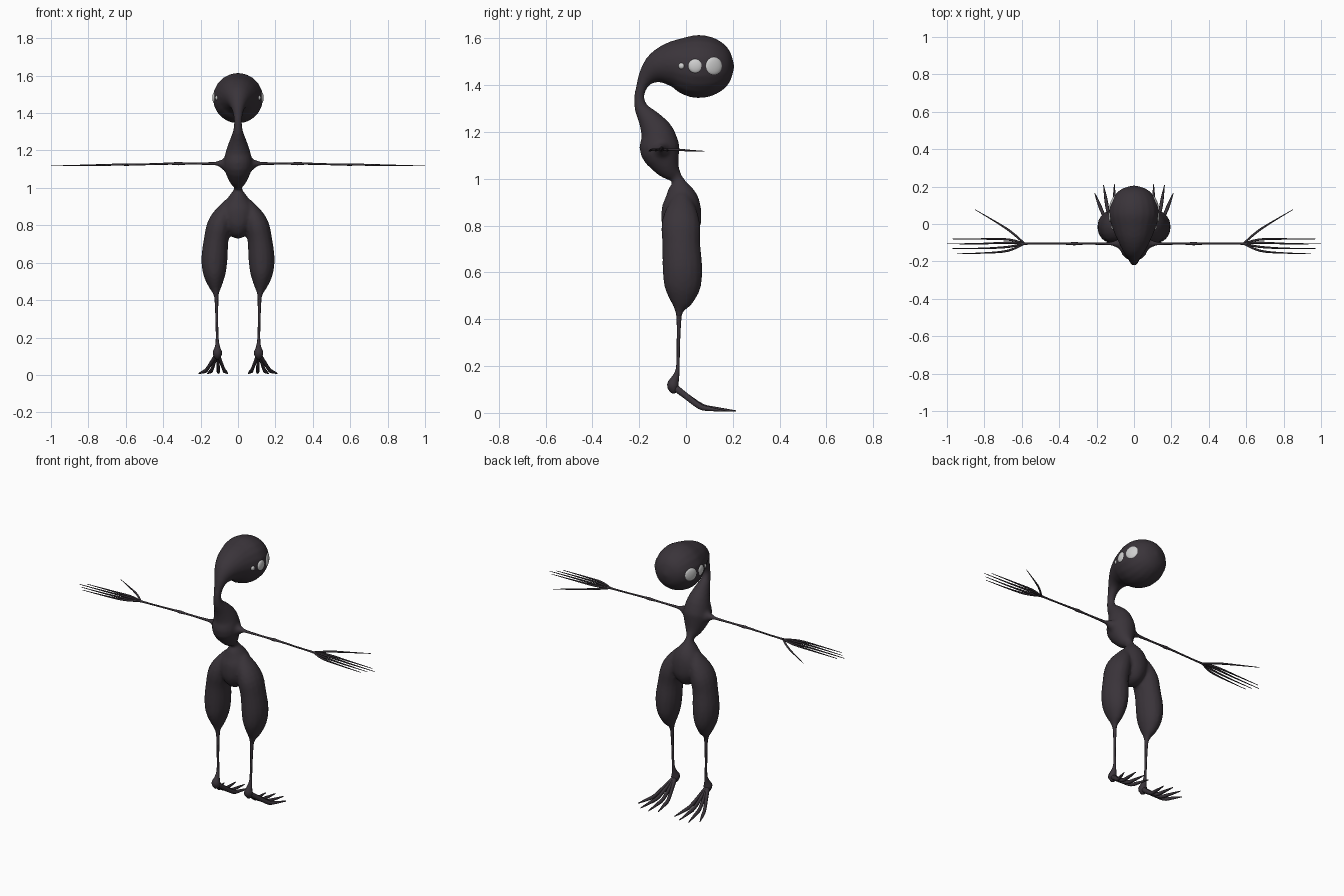
import bpy, bmesh, math
from mathutils import Vector, Matrix


def material(name, rgb):
    m = bpy.data.materials.new(name)
    m.diffuse_color = (*rgb, 1)
    return m


SKIN = material("dark_skin", (0.042, 0.034, 0.042))
EYE = material("pale_eye", (0.62, 0.62, 0.62))


def smooth_path(pts, n):
    """Catmull-Rom interpolation of (x, y, z, a, b) stations."""
    p = [pts[0]] + list(pts) + [pts[-1]]
    out = []
    for i in range(1, len(p) - 2):
        for k in range(n):
            t = k / n
            out.append([0.5 * (2 * q1 + (q2 - q0) * t + (2 * q0 - 5 * q1 + 4 * q2 - q3) * t * t
                               + (3 * q1 - q0 - 3 * q2 + q3) * t ** 3)
                        for q0, q1, q2, q3 in zip(*p[i - 1:i + 3])])
    return out + [list(pts[-1])]


def loft(bm, pts, ref=(1, 0, 0), sides=12, n=3, sign=1):
    """Elliptical tube: a is the radius along ref, b across it."""
    path = smooth_path(pts, n)
    centres = [Vector((q[0] * sign, q[1], q[2])) for q in path]
    rings = []
    for i, q in enumerate(path):
        t = (centres[min(i + 1, len(path) - 1)] - centres[max(i - 1, 0)]).normalized()
        s = Vector(ref)
        s = (s - t * s.dot(t)).normalized()
        u = t.cross(s)
        a, b = max(q[3], 0.001), max(q[4], 0.001)
        rings.append([bm.verts.new(centres[i] + s * a * math.cos(w) + u * b * math.sin(w))
                      for w in (2 * math.pi * k / sides for k in range(sides))])
    for r0, r1 in zip(rings, rings[1:]):
        for k in range(sides):
            j = (k + 1) % sides
            bm.faces.new((r0[k], r0[j], r1[j], r1[k]))
    bm.faces.new(rings[0])
    bm.faces.new(rings[-1])


def finish(bm, name, mat):
    bmesh.ops.recalc_face_normals(bm, faces=bm.faces)
    for f in bm.faces:
        f.smooth = True
    me = bpy.data.meshes.new(name)
    bm.to_mesh(me)
    bm.free()
    me.materials.append(mat)
    ob = bpy.data.objects.new(name, me)
    bpy.context.collection.objects.link(ob)
    return ob


# Pelvis, waist, chest, neck and head as one curved spine: (y, z, a, b)
spine = [(-.02, .73, .015, .015), (-.02, .75, .045, .055), (-.02, .80, .08, .082),
         (-.02, .86, .095, .085), (-.02, .91, .08, .075), (-.028, .96, .045, .05),
         (-.037, 1.0, .021, .024), (-.075, 1.045, .05, .052), (-.11, 1.12, .078, .085),
         (-.122, 1.19, .066, .073), (-.155, 1.25, .045, .05), (-.19, 1.30, .027, .03),
         (-.2, 1.35, .021, .022), (-.187, 1.40, .027, .025), (-.163, 1.44, .042, .042),
         (-.12, 1.472, .07, .072), (-.06, 1.487, .1, .1), (0, 1.484, .123, .125),
         (.05, 1.48, .134, .135), (.11, 1.48, .126, .126), (.16, 1.48, .098, .098),
         (.19, 1.48, .06, .06), (.206, 1.48, .005, .005)]
thigh = [(.05, -.02, .93, .02, .03), (.07, -.02, .87, .05, .065), (.1, -.022, .80, .065, .083),
         (.117, -.02, .72, .066, .081), (.126, -.015, .62, .07, .085), (.126, -.015, .54, .06, .078),
         (.122, -.02, .48, .038, .052), (.118, -.028, .44, .018, .022), (.116, -.03, .41, .011, .012)]
shoulder = [(.03, -.105, 1.125, .06, .06), (.07, -.105, 1.127, .036, .036),
            (.1, -.105, 1.13, .017, .017), (.14, -.105, 1.13, .008, .008)]
bm = bmesh.new()
loft(bm, [(0, *q) for q in spine], sides=20)
for sg in (1, -1):
    loft(bm, thigh, sides=16, sign=sg)
    loft(bm, shoulder, ref=(0, 1, 0), sign=sg)
body = finish(bm, "body", SKIN)
# Blend the overlapping body masses into one skin
mod = body.modifiers.new("blend", 'REMESH')
mod.mode = 'VOXEL'
mod.voxel_size = 0.009
mod.use_smooth_shade = True
mod = body.modifiers.new("soften", 'SMOOTH')
mod.factor = 0.5
mod.iterations = 3

# Thin arms with an elbow knot, plus fingers fanning from the wrist
arm = [(.1, -.105, 1.13, .009, .009), (.2, -.105, 1.13, .006, .006), (.28, -.105, 1.13, .006, .006),
       (.32, -.105, 1.13, .009, .009), (.36, -.105, 1.13, .006, .006),
       (.5, -.105, 1.126, .005, .005), (.57, -.105, 1.125, .006, .006), (.61, -.107, 1.124, .009, .007)]
fingers = [[(.67, -.083), (.8, -.08), (.97, -.08)],
           [(.67, -.1), (.82, -.105), (1.0, -.106)],
           [(.67, -.122), (.8, -.13), (.97, -.131)],
           [(.67, -.142), (.78, -.154), (.945, -.159)],
           [(.66, -.04), (.74, .012), (.85, .077)]]
# Shins ending in the heel, plus long toes
shin = [(.117, -.03, .45, .016, .018), (.115, -.03, .40, .01, .01), (.113, -.033, .28, .007, .007),
        (.111, -.035, .19, .008, .008), (.11, -.045, .15, .014, .016), (.11, -.056, .12, .025, .025),
        (.11, -.05, .095, .018, .018), (.11, -.045, .085, .006, .006)]
toes = [[(.168, .06), (.21, .165)], [(.14, .07), (.163, .208)],
        [(.105, .07), (.105, .213)], [(.075, .065), (.055, .19)]]
for sg, side in ((1, "right"), (-1, "left")):
    bm = bmesh.new()
    loft(bm, arm, ref=(0, 1, 0), sides=8, sign=sg)
    finish(bm, side + "_arm", SKIN)

    bm = bmesh.new()
    for (k, m, e) in fingers:
        loft(bm, [(.585, -.105, 1.125, .005, .005), (*k, 1.124, .006, .006),
                  (*m, 1.121, .004, .004), (*e, 1.118, .0015, .0015)],
             ref=(0, 1, 0), sides=6, sign=sg)
    finish(bm, side + "_hand", SKIN)

    bm = bmesh.new()
    loft(bm, shin, sides=8, sign=sg)
    finish(bm, side + "_shin", SKIN)

    bm = bmesh.new()
    for (kx, ky), (tx, ty) in toes:
        mx, my = kx + (tx - kx) * .4, ky + (ty - ky) * .4
        loft(bm, [(.11, -.055, .115, .013, .015), (.11 + (kx - .11) * .5, .0, .072, .009, .013),
                  (kx, ky, .027, .009, .012), (mx, my, .017, .009, .009), (tx, ty, .008, .002, .003)],
             sides=8, sign=sg)
    finish(bm, side + "_foot", SKIN)

    # Row of three shallow round eyes on the side of the head
    bm = bmesh.new()
    for x, y, r, ny in ((.117, .12, .039, .42), (.13, .04, .031, -.02), (.115, -.02, .014, -.3)):
        nrm = Vector((sg, ny, 0)).normalized()
        pos = Vector((x * sg, y, 1.482)) - nrm * .004
        rot = nrm.to_track_quat('Z', 'Y').to_matrix().to_4x4()
        mat = Matrix.Translation(pos) @ rot @ Matrix.Diagonal((r, r, .011, 1))
        bmesh.ops.create_uvsphere(bm, u_segments=16, v_segments=10, radius=1, matrix=mat)
    finish(bm, side + "_eyes", EYE)
